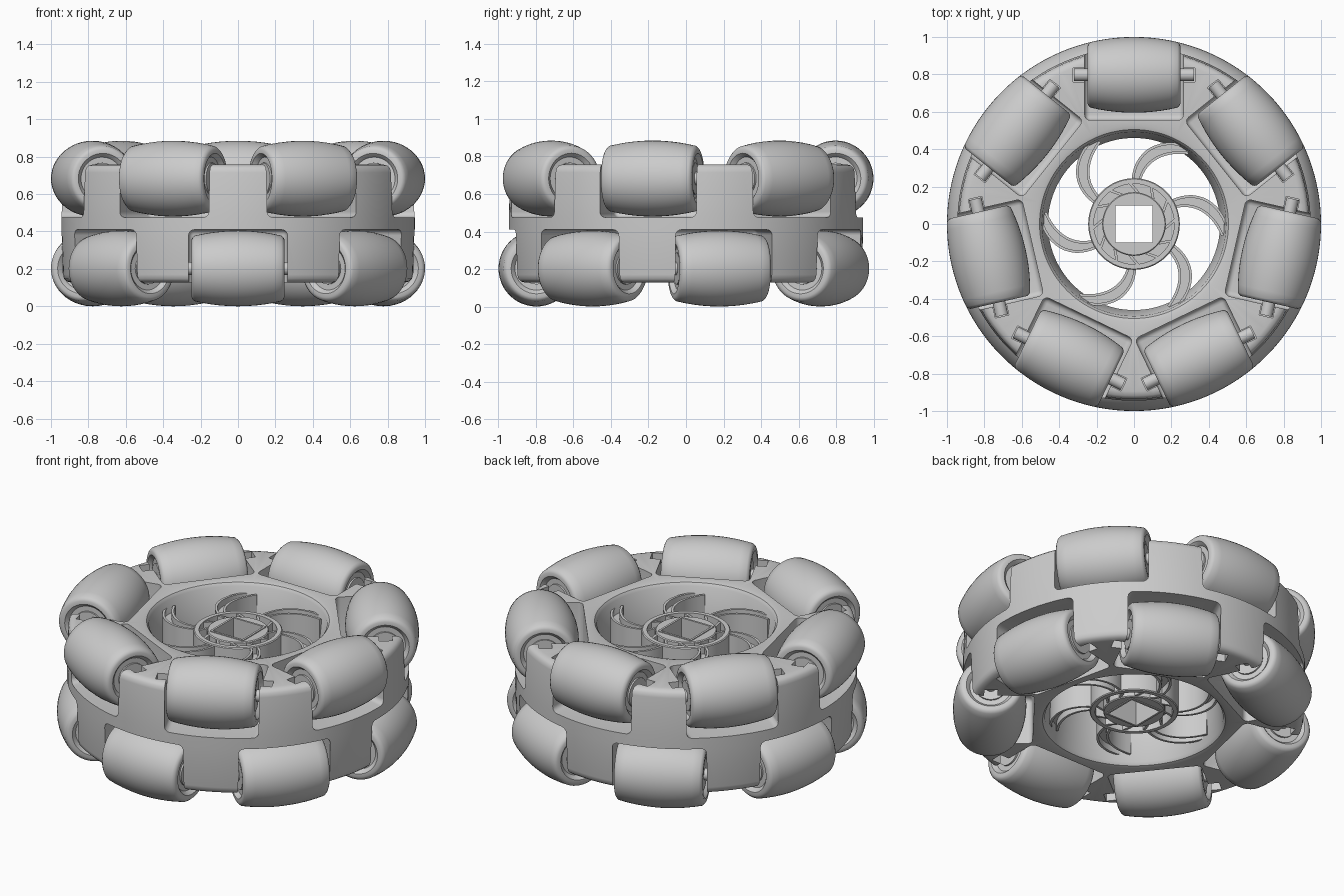
import bpy, bmesh
from math import sin, cos, pi, sqrt, radians
from mathutils import Matrix, Vector

if "Cube" in bpy.data.objects:
    bpy.data.objects.remove(bpy.data.objects["Cube"])

N = 7                      # rollers per row
AXIS_R = 0.7975            # distance of roller axles from the wheel axis
R_ROLL = 0.2025
Z_ROWS = ((0.6825, 0.0, 1), (0.2025, pi / N, -1))   # height, turn, outward direction
ZM = 0.4425                # mid height


def finish(bm, name, smooth=True):
    bmesh.ops.recalc_face_normals(bm, faces=bm.faces)
    me = bpy.data.meshes.new(name)
    bm.to_mesh(me)
    bm.free()
    ob = bpy.data.objects.new(name, me)
    bpy.context.collection.objects.link(ob)
    if smooth:
        smooth_obj(ob)
    return ob


def select(ob):
    bpy.ops.object.select_all(action='DESELECT')
    ob.select_set(True)
    bpy.context.view_layer.objects.active = ob


def smooth_obj(ob):
    select(ob)
    bpy.ops.object.shade_smooth_by_angle(angle=radians(35))


def revolve(bm, profile, segs, mat=Matrix()):
    """Closed (radius, height) loop turned round z."""
    rings = [[bm.verts.new(mat @ Vector((r * cos(2 * pi * i / segs), r * sin(2 * pi * i / segs), z)))
              for r, z in profile] for i in range(segs)]
    for i in range(segs):
        a, b = rings[i], rings[(i + 1) % segs]
        for j in range(len(profile)):
            k = (j + 1) % len(profile)
            bm.faces.new((a[j], b[j], b[k], a[k]))


def box(bm, lo, hi, mat=Matrix(), bevel=0):
    lo, hi = Vector(lo), Vector(hi)
    m = mat @ Matrix.Translation((lo + hi) / 2) @ Matrix.Diagonal((*(hi - lo), 1))
    vs = bmesh.ops.create_cube(bm, size=1, matrix=m)['verts']
    if bevel:
        edges = list({e for v in vs for e in v.link_edges})
        bmesh.ops.bevel(bm, geom=edges, offset=bevel, segments=4, profile=0.5, affect='EDGES')


def cut(ob, cutter):
    cutter.hide_render = True
    mod = ob.modifiers.new("cut", 'BOOLEAN')
    mod.operation, mod.solver, mod.object = 'DIFFERENCE', 'EXACT', cutter
    select(ob)
    bpy.ops.object.modifier_apply(modifier=mod.name)
    bpy.data.objects.remove(cutter)


def mirrored(half):
    """Complete an upper half profile by its reflection about mid height."""
    return half + [(r, 2 * ZM - z) for r, z in reversed(half)]


# Wheel body: thick ring with drafted bore and rounded rims
bm = bmesh.new()
revolve(bm, mirrored([(0.46, 0.47), (0.492, 0.735), (0.505, 0.752), (0.525, 0.758), (0.895, 0.758),
                      (0.918, 0.752), (0.932, 0.738), (0.937, 0.715), (0.945, 0.48)]), 112)
body = finish(bm, "wheel_body", False)

# Roller pockets and axle slots
pockets, slots = bmesh.new(), bmesh.new()
for z, turn, d in Z_ROWS:
    for i in range(N):
        m = Matrix.Rotation(turn + 2 * pi * i / N, 4, 'Z') @ Matrix.Translation((0, 0, z))
        z0, z1 = sorted((-d * 0.207, d * 0.4))
        box(pockets, (-0.264, 0.555, z0), (0.264, 1.2, z1), m, 0.03)
        z0, z1 = sorted((-d * 0.037, d * 0.4))
        box(slots, (-0.325, AXIS_R - 0.037, z0), (0.325, AXIS_R + 0.037, z1), m)
cut(body, finish(pockets, "pocket_cutter", False))
cut(body, finish(slots, "slot_cutter", False))
smooth_obj(body)

# Barrel roller following the wheel circle, with recessed ends, and its axle pin
half = [(0.034, 0.225), (0.115, 0.225), (0.125, 0.238), (0.135, 0.248), (0.155, 0.248), (0.165, 0.243)]
half += [(sqrt(1 - t * t) - AXIS_R, t) for t in (0.232, 0.19, 0.14, 0.09, 0.045)]
profile = half + [(R_ROLL, 0)] + [(r, -t) for r, t in reversed(half)]
along_x = Matrix.Rotation(pi / 2, 4, 'Y')
bm = bmesh.new()
revolve(bm, profile, 48, along_x)
roller = finish(bm, "roller")
bm = bmesh.new()
bmesh.ops.create_cone(bm, cap_ends=True, segments=20, radius1=0.034, radius2=0.034, depth=0.64, matrix=along_x)
revolve(bm, [(0.03, 0.235), (0.085, 0.235), (0.085, -0.235), (0.03, -0.235)], 24, along_x)
pin = finish(bm, "axle_pin")
for src in (roller, pin):
    for z, turn, d in Z_ROWS:
        for i in range(N):
            ob = bpy.data.objects.new(src.name + "_copy", src.data)
            bpy.context.collection.objects.link(ob)
            ob.matrix_world = (Matrix.Rotation(turn + 2 * pi * i / N, 4, 'Z')
                               @ Matrix.Translation((0, AXIS_R, z)))
    bpy.data.objects.remove(src)

# Hub: square bored core, annular groove and outer wall
bm = bmesh.new()
revolve(bm, mirrored([(0.05, 0.70), (0.165, 0.70), (0.17, 0.695), (0.17, 0.64), (0.215, 0.64),
                      (0.215, 0.70), (0.24, 0.70), (0.245, 0.695)]), 64)
hub = finish(bm, "hub", False)
bm = bmesh.new()
box(bm, (-0.1, -0.1, 0), (0.1, 0.1, 1))
cut(hub, finish(bm, "square_cutter", False))
smooth_obj(hub)

# Slanted ribs across the hub groove
bm = bmesh.new()
for i in range(12):
    m = (Matrix.Rotation(2 * pi * i / 12, 4, 'Z') @ Matrix.Translation((0.193, 0, 0))
         @ Matrix.Rotation(radians(40), 4, 'Z'))
    box(bm, (-0.034, -0.007, 0.19), (0.034, 0.007, 0.695), m)
finish(bm, "hub_ribs", False)

# Raised lip framing the square bore
bm = bmesh.new()
for i in range(4):
    box(bm, (-0.11, 0.1, 0.18), (0.11, 0.112, 0.705), Matrix.Rotation(i * pi / 2, 4, 'Z'))
finish(bm, "bore_lip", False)

# Swirling spokes: solid web with thin raised edges on both sides
P = [Vector((0.01, 0.225)), Vector((0.03, 0.37)), Vector((0.15, 0.43)), Vector((0.295, 0.395))]
STEPS = 14


def spoke_point(t):
    s = 1 - t
    p = P[0] * s**3 + P[1] * 3 * s * s * t + P[2] * 3 * s * t * t + P[3] * t**3
    d = ((P[1] - P[0]) * s * s + (P[2] - P[1]) * 2 * s * t + (P[3] - P[2]) * t * t).normalized()
    return p, Vector((-d.y, d.x)), 0.024 + 0.012 * sin(pi * t)


def strip(bm, left, right, z0, z1, mat):
    """Band along the spoke between two offsets given as functions of its half width."""
    rows = []
    for i in range(STEPS + 1):
        p, n, w = spoke_point(i / STEPS)
        a, b = p + n * left(w), p + n * right(w)
        rows.append([bm.verts.new(mat @ Vector((q.x, q.y, z))) for q, z in
                     ((a, z0), (b, z0), (b, z1), (a, z1))])
    for a, b in zip(rows, rows[1:]):
        for j in range(4):
            k = (j + 1) % 4
            bm.faces.new((a[j], a[k], b[k], b[j]))
    bm.faces.new(rows[0])
    bm.faces.new(rows[-1])


for i in range(6):
    m = Matrix.Rotation(i * pi / 3, 4, 'Z')
    bm = bmesh.new()
    strip(bm, lambda w: w - 0.01, lambda w: 0.01 - w, 0.23, 0.655, m)
    strip(bm, lambda w: w, lambda w: w - 0.014, 0.19, 0.695, m)
    strip(bm, lambda w: 0.014 - w, lambda w: -w, 0.19, 0.695, m)
    finish(bm, "spoke")
